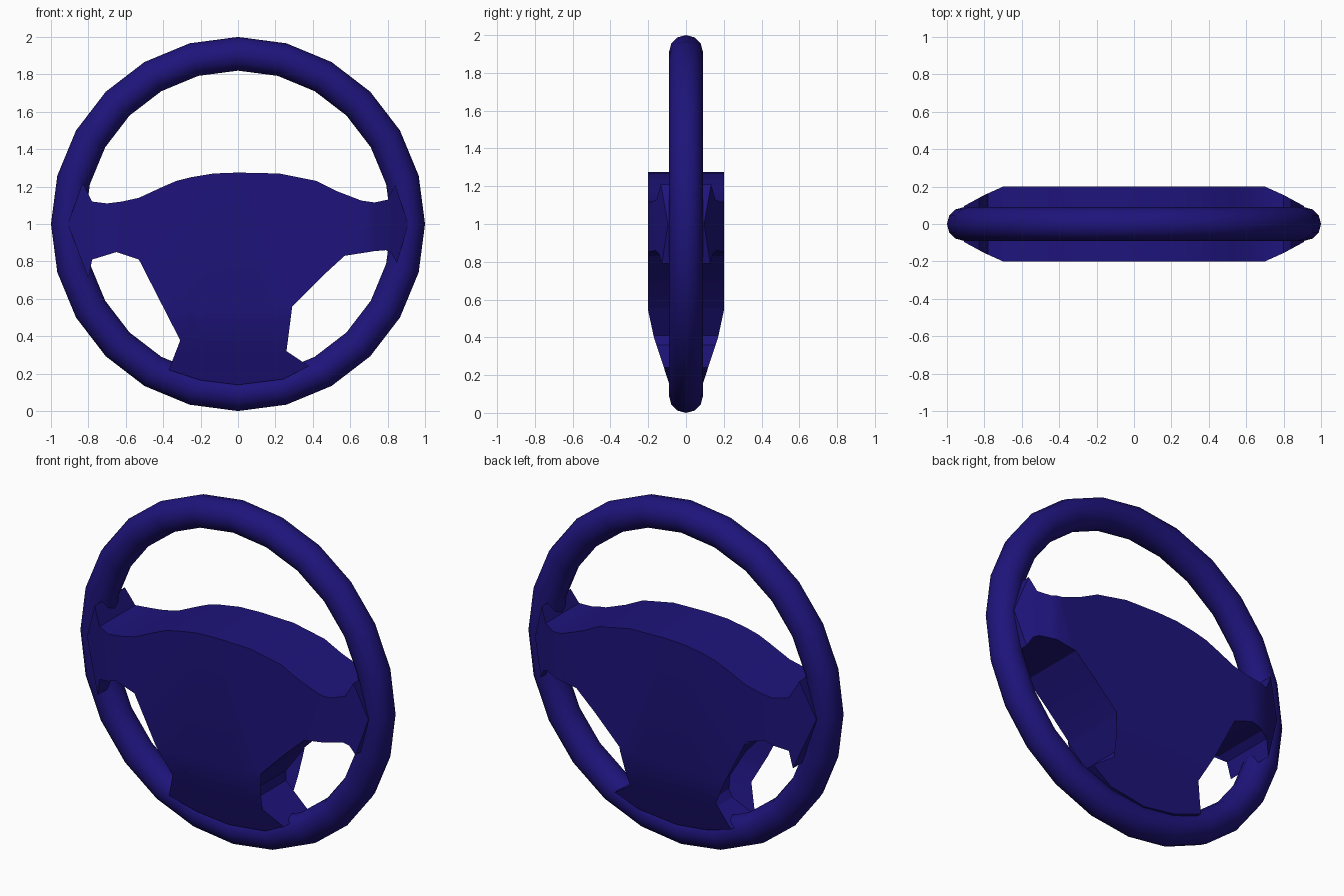
import bpy, bmesh, math
from mathutils import Vector

if "Cube" in bpy.data.objects:
    bpy.data.objects.remove(bpy.data.objects["Cube"])

blue = bpy.data.materials.new("dark_blue")
blue.diffuse_color = (0.013, 0.007, 0.2, 1)
blue.use_nodes = True
blue.node_tree.nodes["Principled BSDF"].inputs["Base Color"].default_value = blue.diffuse_color


def finish(obj, angle):
    obj.data.materials.append(blue)
    bpy.ops.object.select_all(action='DESELECT')
    obj.select_set(True)
    bpy.context.view_layer.objects.active = obj
    bpy.ops.object.shade_smooth_by_angle(angle=math.radians(angle))


def interp(v, pts):
    for (a, fa), (b, fb) in zip(pts, pts[1:]):
        if v <= b:
            return fa + (fb - fa) * max(0, (v - a) / (b - a))
    return pts[-1][1]


# Rim: 24-sided ring standing upright
bpy.ops.mesh.primitive_torus_add(major_segments=24, minor_segments=12,
                                 major_radius=0.91, minor_radius=0.09,
                                 location=(0, 0, 1.0), rotation=(math.pi / 2, 0, 0))
rim = bpy.context.object
rim.name = "rim"
bpy.ops.object.transform_apply(location=True, rotation=True, scale=True)
finish(rim, 50)

# Hub and spokes: one outline, thinning toward the rim
outline = [
    (-0.83, 1.22), (-0.79, 1.14), (-0.78, 1.12), (-0.70, 1.11), (-0.62, 1.12),
    (-0.53, 1.14), (-0.40, 1.20), (-0.33, 1.23), (-0.25, 1.25), (-0.13, 1.27),
    (0, 1.275), (0.22, 1.27), (0.32, 1.25), (0.42, 1.23), (0.53, 1.175),
    (0.66, 1.125), (0.73, 1.115), (0.80, 1.13), (0.84, 1.21),
    (0.91, 1.0), (0.85, 0.79), (0.82, 0.845), (0.79, 0.86), (0.73, 0.855), (0.57, 0.83),
    (0.45, 0.72), (0.29, 0.56), (0.19, 0.41), (0.20, 0.36), (0.38, 0.24),
    (0.24, 0.17), (0, 0.14), (-0.20, 0.165), (-0.37, 0.22), (-0.21, 0.275),
    (-0.18, 0.31), (-0.17, 0.38), (-0.25, 0.53), (-0.38, 0.67), (-0.53, 0.81),
    (-0.65, 0.85), (-0.74, 0.84), (-0.78, 0.81), (-0.80, 0.71), (-0.91, 1.0),
]
side_taper = [(0.70, 0.2), (0.80, 0.155), (0.92, 0.09)]
bottom_taper = [(0.14, 0.085), (0.28, 0.13), (0.40, 0.17), (0.54, 0.2)]

bm = bmesh.new()
bm.faces.new([bm.verts.new((x, 0, z)) for x, z in outline])
bmesh.ops.triangulate(bm, faces=bm.faces[:])
cuts = [((s * x, 0, 0), (1, 0, 0)) for x in (0.70, 0.80) for s in (-1, 1)]
cuts += [((0, 0, z), (0, 0, 1)) for z in (0.28, 0.40, 0.54)]
for co, no in cuts:
    bmesh.ops.bisect_plane(bm, geom=bm.verts[:] + bm.edges[:] + bm.faces[:],
                           plane_co=Vector(co), plane_no=Vector(no), dist=1e-4)
bmesh.ops.triangulate(bm, faces=bm.faces[:])
front = bm.verts[:]
ext = bmesh.ops.extrude_face_region(bm, geom=bm.faces[:], use_keep_orig=True)
back = [g for g in ext["geom"] if isinstance(g, bmesh.types.BMVert)]
for verts, sign in ((front, -1), (back, 1)):
    for v in verts:
        v.co.y = sign * min(interp(abs(v.co.x), side_taper),
                            interp(v.co.z, bottom_taper))
bmesh.ops.recalc_face_normals(bm, faces=bm.faces[:])
mesh = bpy.data.meshes.new("hub_and_spokes")
bm.to_mesh(mesh)
bm.free()
hub = bpy.data.objects.new("hub_and_spokes", mesh)
bpy.context.collection.objects.link(hub)
finish(hub, 30)
